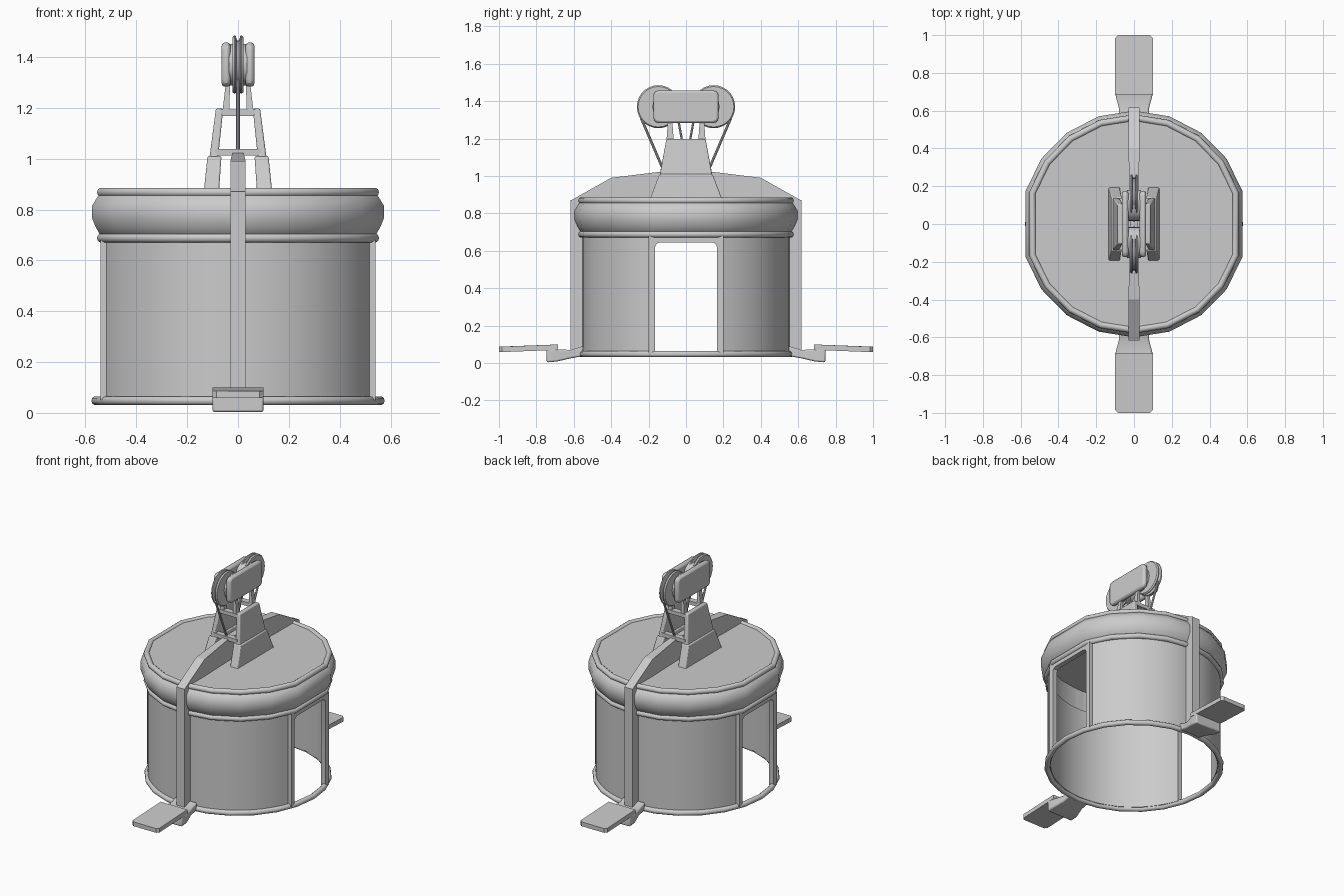
import bpy, bmesh
from math import sin, cos, pi, radians
from mathutils import Vector

if "Cube" in bpy.data.objects:
    bpy.data.objects.remove(bpy.data.objects["Cube"])


def finish(name, bm, mirror="", bevel=0, smooth=30):
    bmesh.ops.recalc_face_normals(bm, faces=bm.faces)
    me = bpy.data.meshes.new(name)
    bm.to_mesh(me)
    bm.free()
    ob = bpy.data.objects.new(name, me)
    bpy.context.collection.objects.link(ob)
    if bevel:
        m = ob.modifiers.new("bevel", 'BEVEL')
        m.width, m.segments, m.limit_method = bevel, 2, 'ANGLE'
        m.angle_limit = radians(40)
    if mirror:
        m = ob.modifiers.new("mirror", 'MIRROR')
        m.use_axis = ["X" in mirror, "Y" in mirror, False]
        m.use_clip = False
        m.use_mirror_merge = False
    bpy.ops.object.select_all(action='DESELECT')
    ob.select_set(True)
    bpy.context.view_layer.objects.active = ob
    if smooth:
        bpy.ops.object.shade_smooth_by_angle(angle=radians(smooth))
    return ob


def loft(name, sections, closed=False, **kw):
    """Skin closed cross-sections; cap both ends unless the path is closed."""
    bm = bmesh.new()
    rows = [[bm.verts.new(p) for p in s] for s in sections]
    n = len(rows[0])
    for i in range(len(rows) - (0 if closed else 1)):
        a, b = rows[i], rows[(i + 1) % len(rows)]
        for j in range(n):
            k = (j + 1) % n
            bm.faces.new((a[j], a[k], b[k], b[j]))
    if not closed:
        bm.faces.new(rows[0])
        bm.faces.new(rows[-1])
    return finish(name, bm, **kw)


def prism(name, yz, x0, x1, **kw):
    return loft(name, [[(x, y, z) for y, z in yz] for x in (x0, x1)], **kw)


def sweep(name, rz, angles, closed=True, **kw):
    return loft(name, [[(r * cos(a), r * sin(a), z) for r, z in rz] for a in angles],
                closed=closed, **kw)


def circle(c0, c1, r, n):
    return [(c0 + r * cos(2 * pi * i / n), c1 + r * sin(2 * pi * i / n)) for i in range(n)]


def rod(name, a, b, r, n=8, **kw):
    a, b = Vector(a), Vector(b)
    q = (b - a).to_track_quat('Z', 'Y')
    return loft(name, [[p + q @ Vector((u, v, 0)) for u, v in circle(0, 0, r, n)] for p in (a, b)], **kw)


# Roof outline: one wide flat over each door, finer facets between
half = [radians(17 + 146 * i / 8) for i in range(9)]
outline = half + [a + pi for a in half]
full = [2 * pi * i / 24 for i in range(24)]

# Cabin wall shells
wall_angles = [radians(19 + 142 * i / 20) for i in range(21)]
sweep("cabin_wall", [(0.535, 0.05), (0.555, 0.05), (0.555, 0.70), (0.535, 0.70)],
      wall_angles, closed=False, mirror="Y")

# Rings
sweep("base_ring", circle(0.559, 0.048, 0.018, 10), full, smooth=40)
sweep("lower_roof_ring", circle(0.562, 0.688, 0.018, 10), outline, smooth=40)
sweep("upper_roof_ring", circle(0.562, 0.868, 0.018, 10), outline, smooth=40)

# Bulging roof band
sweep("roof_band", [(0.55, 0.69), (0.57, 0.705), (0.585, 0.73), (0.60, 0.765), (0.60, 0.815),
                    (0.575, 0.855), (0.55, 0.865)], outline, smooth=40)

# Roof plate
loft("roof_plate", [[(0.56 * cos(a), 0.56 * sin(a), z) for a in outline] for z in (0.85, 0.875)], smooth=0)

# Door frames on both sides
frame = [(-0.2, 0.05), (-0.2, 0.68), (0.2, 0.68), (0.2, 0.05), (0.165, 0.05),
         (0.165, 0.62), (0.158, 0.637), (0.14, 0.645), (-0.14, 0.645), (-0.158, 0.637),
         (-0.165, 0.62), (-0.165, 0.05)]
prism("door_frame", frame, 0.507, 0.541, mirror="X")

# Straps running up the wall and over the roof
prism("wall_strap", [(0.545, 0.04), (0.618, 0.04), (0.618, 0.87), (0.545, 0.87)],
      -0.03, 0.03, mirror="Y", smooth=0)
strap = [(0.618, 0.868), (0.40, 0.99), (0.14, 1.022), (0, 1.022)]
loft("roof_strap", [[(-w, y, 0.865), (w, y, 0.865), (w, y, z), (-w, y, z)]
                    for (y, z), w in zip(strap, (0.03, 0.03, 0.022, 0.022))], mirror="Y", smooth=0)

# Stepped bracket and foot board, front and back
bracket = [(0.55, 0.037, 0.09, 0.08), (0.615, 0.025, 0.07, 0.08), (0.69, 0.008, 0.072, 0.1),
           (0.745, 0.003, 0.078, 0.1)]
loft("foot_bracket", [[(-w, y, z0), (w, y, z0), (w, y, z1), (-w, y, z1)]
                      for y, z0, z1, w in bracket], mirror="Y", bevel=0.008)
board = [(0.69, 0.07), (0.69, 0.099), (1.0, 0.088), (1.0, 0.058)]
bm_board = [(-0.1, 0), (-0.085, 1), (0.085, 1), (0.1, 0)]
loft("foot_board", [[(x, 0.685, z0), (x, 0.985, z0 - 0.012), (x * 0.85, 1.0, z0 - 0.012),
                     (-x * 0.85, 1.0, z0 - 0.012), (-x, 0.985, z0 - 0.012), (-x, 0.685, z0)]
                    for x, z0 in ((0.1, 0.07), (0.1, 0.099))], mirror="Y")


def leaning(name, low, high, **kw):
    """Tapered plate: each level is (inner x, outer x, half depth, z)."""
    return loft(name, [[(a, -d, z), (b, -d, z), (b, d, z), (a, d, z)] for a, b, d, z in (low, high)], **kw)


# Mast: lower and upper leaning side plates
leaning("mast_base_plate", (0.075, 0.135, 0.197, 0.865), (0.065, 0.12, 0.142, 1.01),
        mirror="X", bevel=0.006)
leaning("mast_side_plate", (0.078, 0.112, 0.14, 1.005), (0.058, 0.087, 0.105, 1.197),
        mirror="X", bevel=0.006)


# Mast cross bars, front and back
def bar(name, y0, y1, w, z0, z1):
    loft(name, [[(x, y0, z0), (x, y1, z0), (x, y1, z1), (x, y0, z1)] for x in (-w, w)], mirror="Y", smooth=0)


bar("mast_lower_bar", 0.10, 0.137, 0.09, 1.012, 1.038)
bar("mast_upper_bar", 0.07, 0.108, 0.068, 1.168, 1.193)

# Neck struts between the mast and the wheel housing
loft("neck_strut", [[(x0, y0, z), (x1, y0, z), (x1, y1, z), (x0, y1, z)]
                    for x0, x1, y0, y1, z in ((0.035, 0.062, 0.065, 0.105, 1.18),
                                              (0.03, 0.045, 0.075, 0.095, 1.32))], mirror="XY", smooth=0)
rod("inner_cable", (0.0, 0.018, 1.17), (0.0, 0.045, 1.32), 0.006, mirror="Y")
rod("outer_cable", (0.0, 0.12, 1.03), (0.0, 0.24, 1.31), 0.007, mirror="Y")
rod("cable_anchor", (-0.09, 0.118, 1.028), (0.09, 0.118, 1.028), 0.009, mirror="Y")

# Rounded wheel covers on both sides
cover = []
for cy, cz, start in ((0.145, 1.427, 0), (-0.145, 1.427, 90), (-0.145, 1.313, 180), (0.145, 1.313, 270)):
    cover += [(cy + 0.03 * cos(radians(start + t)), cz + 0.03 * sin(radians(start + t)))
              for t in (0, 30, 60, 90)]
prism("wheel_cover", cover, 0.03, 0.064, mirror="X", bevel=0.012)

# Grooved wheels, hubs and axles
for side, label in ((1, "back"), (-1, "front")):
    c = 0.148 * side
    groove = [(-0.022, 0.108), (-0.014, 0.115), (-0.009, 0.113), (-0.004, 0.095), (0.004, 0.095),
              (0.009, 0.113), (0.014, 0.115), (0.022, 0.108)]
    loft(label + "_wheel", [[(x, y, z) for y, z in circle(c, 1.37, r, 28)] for x, r in groove])
    rod(label + "_hub", (-0.036, 0.66 * c, 1.37), (0.036, 0.66 * c, 1.37), 0.082, 20)
    rod(label + "_axle", (-0.045, c, 1.37), (0.045, c, 1.37), 0.02, 12)
